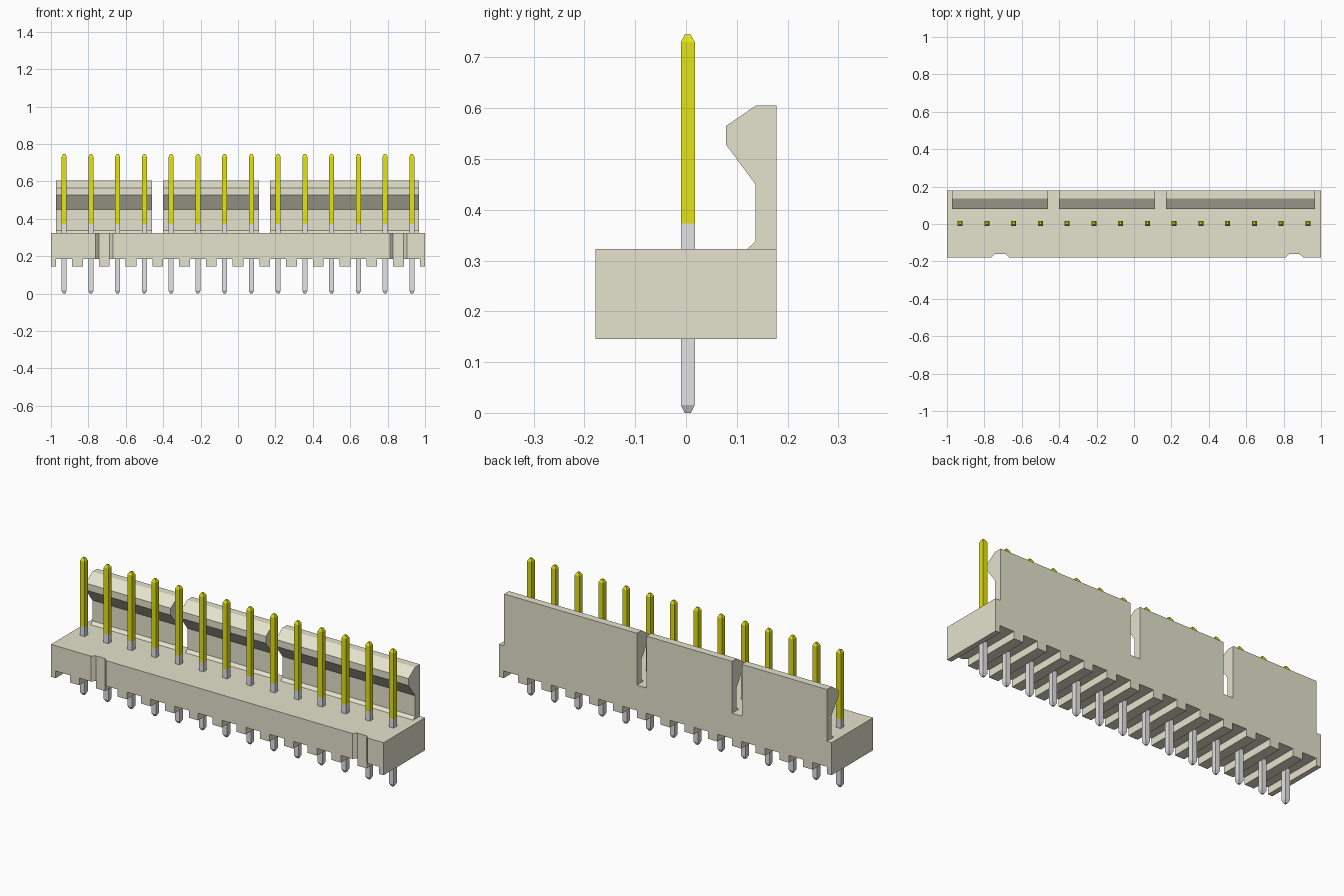
import bpy, bmesh
from mathutils import Vector

cube = bpy.data.objects.get("Cube")
if cube:
    bpy.data.objects.remove(cube, do_unlink=True)


def material(name, rgb):
    m = bpy.data.materials.new(name)
    m.use_nodes = True
    m.diffuse_color = (*rgb, 1)
    m.node_tree.nodes["Principled BSDF"].inputs["Base Color"].default_value = (*rgb, 1)
    return m


CREAM = material("cream plastic", (0.78, 0.77, 0.61))
GOLD = material("yellow plating", (0.77, 0.77, 0.006))
GREY = material("grey metal", (0.77, 0.77, 0.78))


def finish(name, bm, mats):
    bmesh.ops.recalc_face_normals(bm, faces=bm.faces)
    me = bpy.data.meshes.new(name)
    bm.to_mesh(me)
    bm.free()
    for m in mats:
        me.materials.append(m)
    ob = bpy.data.objects.new(name, me)
    bpy.context.collection.objects.link(ob)
    return ob


def prism(name, points, offset, mat):
    """Extrude a closed 3D outline along an offset."""
    bm = bmesh.new()
    face = bm.faces.new([bm.verts.new(p) for p in points])
    ext = bmesh.ops.extrude_face_region(bm, geom=[face], use_keep_orig=True)
    verts = [v for v in ext["geom"] if isinstance(v, bmesh.types.BMVert)]
    bmesh.ops.translate(bm, vec=Vector(offset), verts=verts)
    return finish(name, bm, [mat])


PINS, PITCH, PIN_Y = 14, 0.143, 0.0035
HALF_Y, BOTTOM, SLOT_TOP, TOP = 0.178, 0.146, 0.185, 0.323
NOTCHES = (-0.715, 0.858)
NOTCH_Y = -HALF_Y + 0.018
pin_xs = [(i - (PINS - 1) / 2) * PITCH for i in range(PINS)]

# Base block with two shallow notches in its front face
outline = [(-1, -HALF_Y)]
for c in NOTCHES:
    outline += [(c - 0.046, -HALF_Y), (c - 0.028, NOTCH_Y),
                (c + 0.028, NOTCH_Y), (c + 0.046, -HALF_Y)]
outline += [(1, -HALF_Y), (1, HALF_Y), (-1, HALF_Y)]
prism("base", [(x, y, SLOT_TOP) for x, y in outline], (0, 0, TOP - SLOT_TOP), CREAM)

# Standoff ribs under the base, between the pins and at both ends
spans = [(-1, pin_xs[0] - 0.043), (pin_xs[-1] + 0.043, 1)]
spans += [(x + 0.043, x + PITCH - 0.043) for x in pin_xs[:-1]]
for a, b in spans:
    in_notch = any(abs((a + b) / 2 - c) < 0.02 for c in NOTCHES)
    front = NOTCH_Y if in_notch else -HALF_Y
    prism("standoff_rib", [(a, front, BOTTOM), (b, front, BOTTOM),
                           (b, front, SLOT_TOP), (a, front, SLOT_TOP)],
          (0, HALF_Y - front, 0), CREAM)

# Hooked locking tabs along the back
hook = [(0.178, TOP), (0.178, 0.605), (0.137, 0.605), (0.079, 0.565),
        (0.079, 0.528), (0.137, 0.45), (0.137, 0.338), (0.121, TOP)]
for a, b in ((-0.972, -0.46), (-0.401, 0.112), (0.171, 0.969)):
    prism("locking_tab", [(a, y, z) for y, z in hook], (b - a, 0, 0), CREAM)

# Square pins with tapered ends, plated on the upper part
HALF, TIP, PLATED = 0.0138, 0.006, 0.373
levels = [(0, TIP), (0.016, HALF), (PLATED, HALF), (0.73, HALF), (0.745, TIP)]
for px in pin_xs:
    bm = bmesh.new()
    rings = [[bm.verts.new((px + sx * h, PIN_Y + sy * h, z))
              for sx, sy in ((-1, -1), (1, -1), (1, 1), (-1, 1))] for z, h in levels]
    for lo, hi in zip(rings, rings[1:]):
        for i in range(4):
            j = (i + 1) % 4
            bm.faces.new((lo[i], lo[j], hi[j], hi[i]))
    bm.faces.new(rings[0])
    bm.faces.new(rings[-1])
    for f in bm.faces:
        f.material_index = int(f.calc_center_median().z > PLATED)
    finish("pin", bm, [GREY, GOLD])
